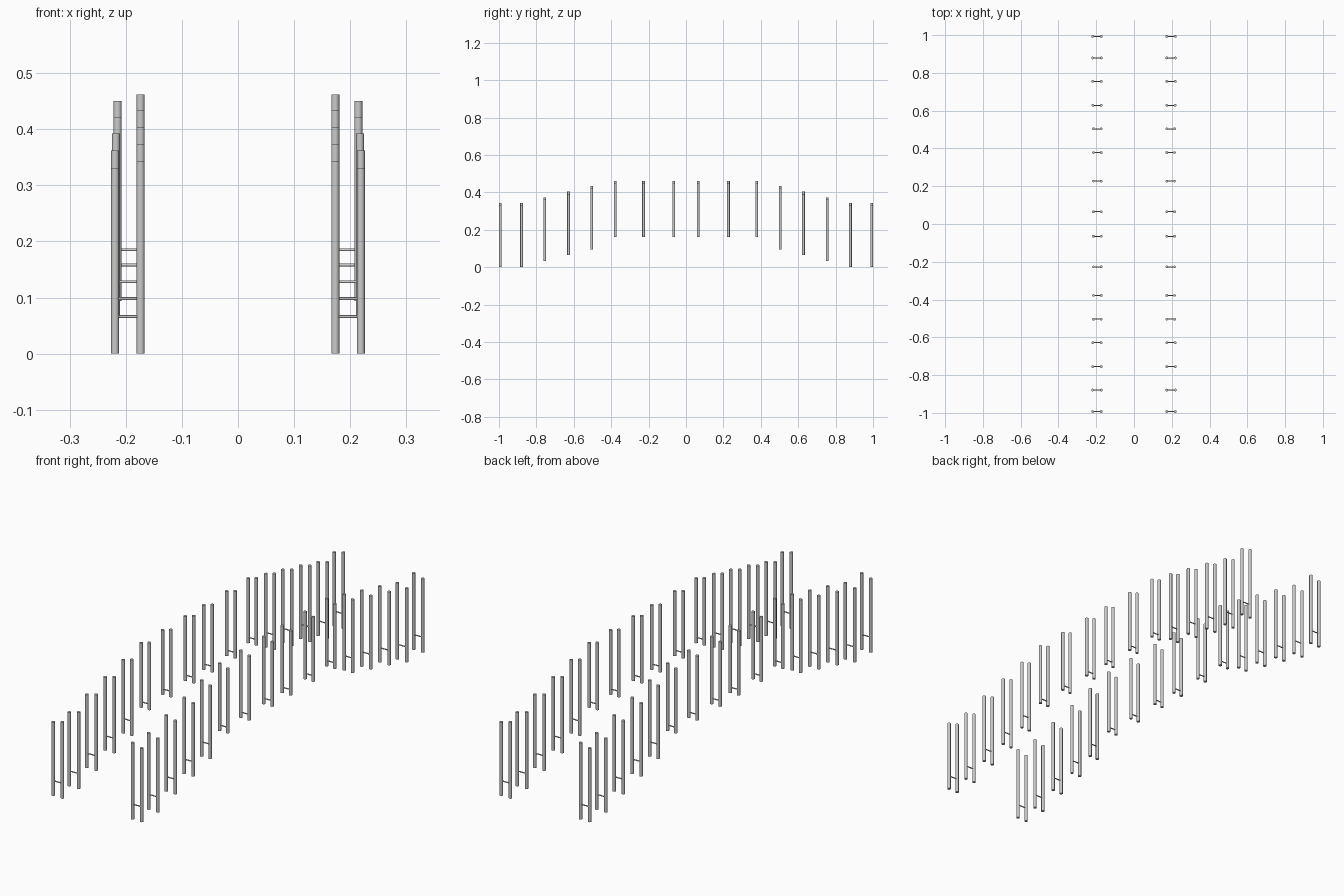
import bpy, math

if "Cube" in bpy.data.objects:
    bpy.data.objects.remove(bpy.data.objects["Cube"])

R_POST, R_RUNG, X_IN = 0.0072, 0.0025, 0.1735

# one half of the arched railing, end to middle:
# y, bottom z, inner top z, rung z, outer post x
STATIONS = [
    (0.993, 0.002, 0.342, 0.066, 0.219),
    (0.879, 0.002, 0.342, 0.066, 0.219),
    (0.755, 0.034, 0.374, 0.098, 0.219),
    (0.628, 0.064, 0.404, 0.128, 0.2175),
    (0.504, 0.094, 0.434, 0.158, 0.2145),
    (0.378, 0.161, 0.462, 0.185, 0.2145),
    (0.227, 0.161, 0.462, 0.185, 0.2145),
    (0.065, 0.161, 0.462, 0.185, 0.2145),
]


def rod(name, radius, length, loc, rot=(0, 0, 0)):
    bpy.ops.mesh.primitive_cylinder_add(vertices=16, radius=radius, depth=length,
                                        location=loc, rotation=rot)
    ob = bpy.context.object
    ob.name = name
    bpy.ops.object.shade_smooth_by_angle(angle=math.radians(40))
    return ob


def post(name, x, y, z0, z1):
    return rod(name, R_POST, z1 - z0, (x, y, (z0 + z1) / 2))


for sx in (-1, 1):
    for sy in (-1, 1):
        for y, z0, z1, zr, xo in STATIONS:
            # the ends touch the ground
            if z0 < 0.01:
                z0 = 0.0
            post("inner_post", sx * X_IN, sy * y, z0, z1)
            # outer posts are slightly shorter
            post("outer_post", sx * xo, sy * y, z0, z1 - 0.012)
            # thin crossbar joining the pair
            rod("crossbar", R_RUNG, xo - X_IN, (sx * (xo + X_IN) / 2, sy * y, zr),
                (0, math.pi / 2, 0))
